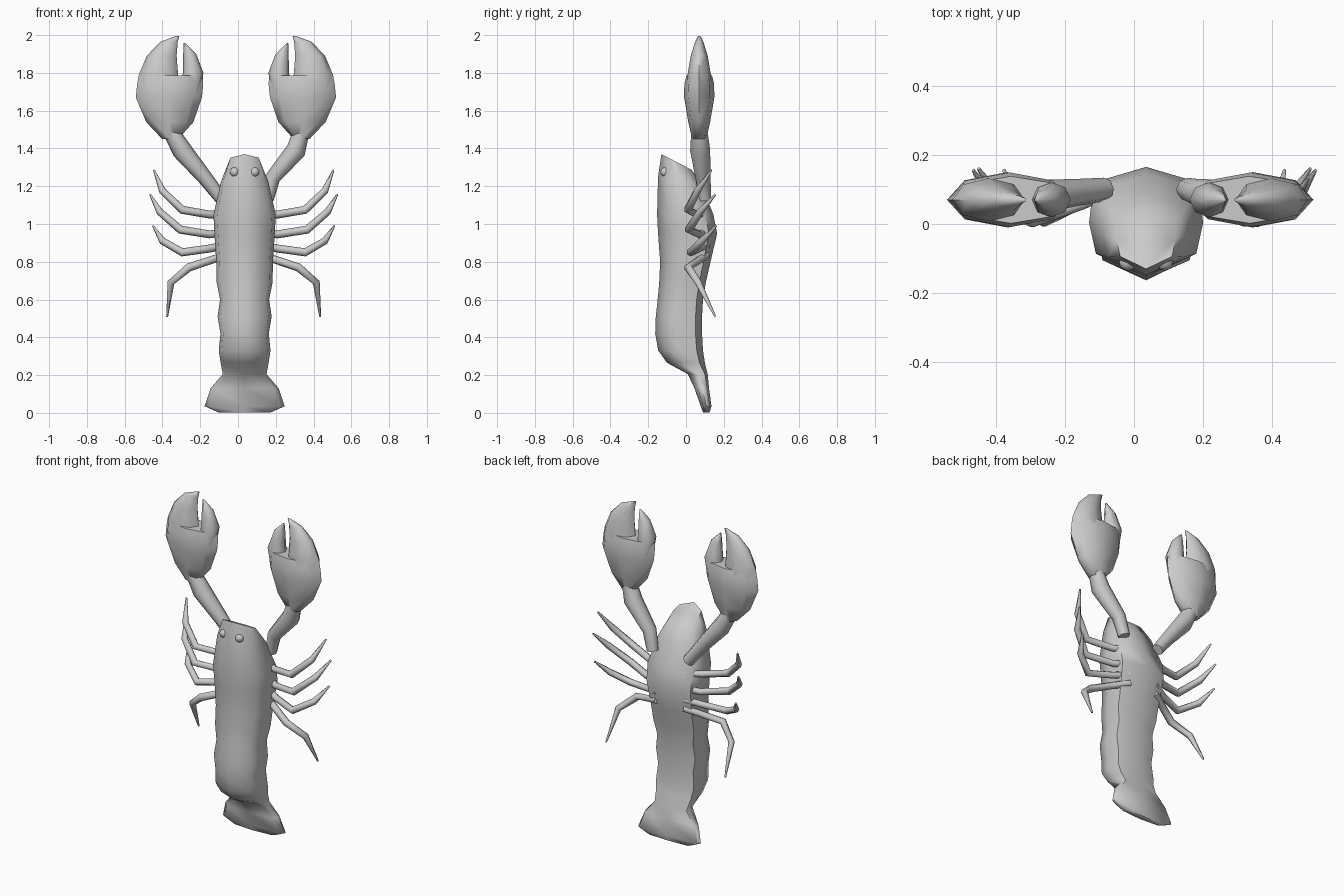
import bpy, bmesh, math
from mathutils import Vector

if "Cube" in bpy.data.objects:
    bpy.data.objects.remove(bpy.data.objects["Cube"])

CX = 0.035  # body centre line


def loft(name, rings, angle=60):
    """Skin a list of equal-length point rings and cap both ends."""
    bm = bmesh.new()
    rows = [[bm.verts.new(p) for p in r] for r in rings]
    n = len(rows[0])
    for a, b in zip(rows, rows[1:]):
        for i in range(n):
            j = (i + 1) % n
            bm.faces.new((a[i], a[j], b[j], b[i]))
    bm.faces.new(rows[0][::-1])
    bm.faces.new(rows[-1])
    bmesh.ops.recalc_face_normals(bm, faces=bm.faces)
    me = bpy.data.meshes.new(name)
    bm.to_mesh(me)
    bm.free()
    ob = bpy.data.objects.new(name, me)
    bpy.context.collection.objects.link(ob)
    smooth(ob, angle)
    return ob


def smooth(ob, angle):
    bpy.ops.object.select_all(action='DESELECT')
    ob.select_set(True)
    bpy.context.view_layer.objects.active = ob
    bpy.ops.object.shade_smooth_by_angle(angle=math.radians(angle))


def tube(name, pts, radii, sides=6):
    """Tapered limb along a path."""
    pts = [Vector(p) for p in pts]
    rings = []
    for i, (p, r) in enumerate(zip(pts, radii)):
        d = pts[min(i + 1, len(pts) - 1)] - pts[max(i - 1, 0)]
        u = d.cross(Vector((0, 1, 0))).normalized()
        v = u.cross(d).normalized()
        rings.append([p + r * (math.cos(t) * u + math.sin(t) * v)
                      for t in (math.tau * k / sides for k in range(sides))])
    return loft(name, rings, 65)


# body, head to tail fan: front z, front y, back y, half width, backward slope
half = [(0, -1), (.88, -.55), (1, .05), (.93, .72), (0, 1)]
section = half + [(-x, y) for x, y in half[3:0:-1]]
body = [
    (1.37, -.13, .03, .085, .52), (1.25, -.148, .085, .125, .2),
    (1.05, -.153, .145, .165, 0), (.95, -.148, .165, .16, 0),
    (.80, -.137, .13, .15, 0), (.69, -.142, .105, .148, 0),
    (.60, -.15, .09, .13, 0), (.51, -.16, .085, .143, 0),
    (.42, -.163, .085, .128, 0), (.33, -.147, .09, .137, 0),
    (.265, -.10, .10, .127, 0), (.205, .01, .115, .116, 0),
    (.13, .045, .122, .18, 0), (.035, .078, .135, .212, 0),
    (.003, .09, .125, .14, 0)]
loft("body", [[(CX + w * x, (f + b) / 2 + (b - f) / 2 * y,
                z - s * (b - f) / 2 * (y + 1)) for x, y in section]
              for z, f, b, w, s in body], 65)


def claw_part(name, side, rings, sides=8):
    """Flattened loft; rings are z, inner x, outer x, half depth."""
    out = []
    for z, xi, xo, ry in rings:
        c, rx = (xi + xo) / 2, (xo - xi) / 2
        out.append([(-.011 + side * (c + rx * math.cos(t)),
                     .07 + ry * math.sin(t), z)
                    for t in (math.tau * k / sides for k in range(sides))])
    return loft(name, out, 60)


legs = [  # distance from centre, y, z along each leg
    [(.09, .10, 1.05), (.18, .06, 1.05), (.325, .01, 1.075), (.43, .06, 1.175), (.475, .135, 1.285)],
    [(.09, .11, .96), (.18, .07, .945), (.335, .015, .97), (.445, .075, 1.065), (.495, .155, 1.155)],
    [(.09, .11, .89), (.18, .07, .87), (.325, .025, .85), (.43, .085, .91), (.48, .16, .99)],
    [(.09, .11, .835), (.17, .07, .81), (.29, .012, .77), (.385, .065, .69), (.405, .155, .51)]]

for side, tag in ((-1, "left"), (1, "right")):
    # claw: palm, fixed finger, movable finger
    claw_part(tag + "_claw_palm", side, [
        (1.45, .305, .39, .038), (1.54, .225, .475, .058), (1.67, .18, .53, .08),
        (1.74, .173, .523, .079), (1.785, .175, .515, .068)])
    claw_part(tag + "_claw_finger", side, [
        (1.70, .30, .515, .068), (1.79, .306, .514, .062), (1.89, .314, .472, .045),
        (1.965, .308, .40, .022), (1.995, .30, .318, .006)])
    claw_part(tag + "_claw_thumb", side, [
        (1.70, .19, .30, .05), (1.80, .172, .281, .05), (1.90, .21, .279, .03),
        (1.957, .268, .277, .005)])
    # claw arm
    arm = [(.035, .12, .10, 1.13), (.005, .18, .09, 1.245),
           (.005, .302, .075, 1.39), (-.011, .35, .07, 1.50)]
    tube(tag + "_arm", [(c + side * o, y, z) for c, o, y, z in arm],
         [.034, .04, .053, .042], 8)
    # walking legs
    for i, path in enumerate(legs):
        tube(f"{tag}_leg_{i + 1}", [(.03 + side * o, y, z) for o, y, z in path],
             [.02, .021, .022, .019, .005])
    # eye
    bpy.ops.mesh.primitive_uv_sphere_add(
        segments=12, ring_count=8, radius=.025,
        location=(CX + side * .053, -.11, 1.275))
    eye = bpy.context.object
    eye.name = tag + "_eye"
    smooth(eye, 60)
